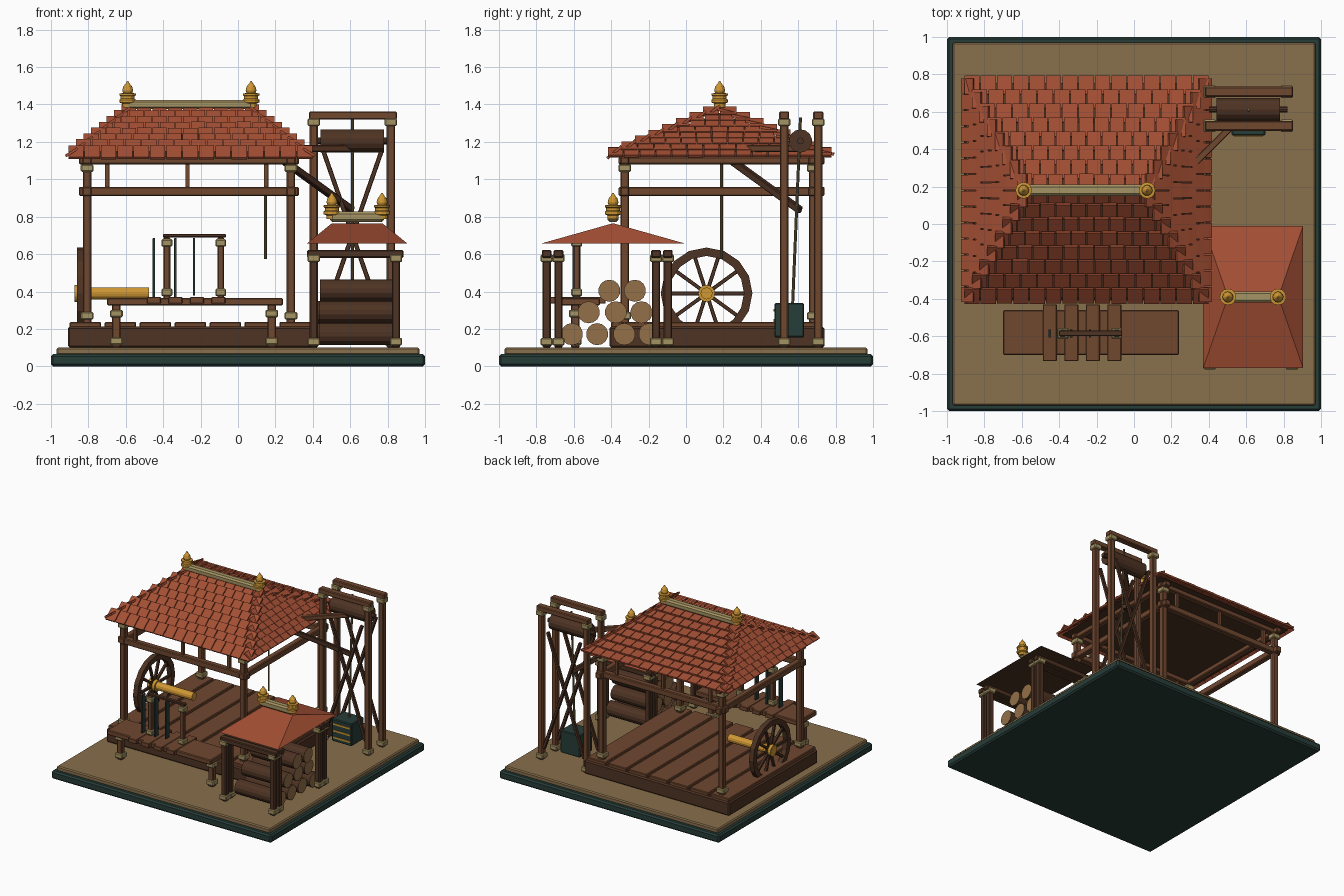
import bpy, bmesh, math, random
from mathutils import Matrix, Vector

random.seed(4)
cube = bpy.data.objects.get("Cube")
if cube:
    bpy.data.objects.remove(cube, do_unlink=True)


def material(name, *rgb):
    m = bpy.data.materials.new(name)
    col = [(c / 255 / 12.92) if c < 11 else ((c / 255 + 0.055) / 1.055) ** 2.4 for c in rgb] + [1]
    m.use_nodes = True
    m.diffuse_color = col
    m.node_tree.nodes["Principled BSDF"].inputs["Base Color"].default_value = col
    return m


GREEN = material("dark_green", 39, 61, 56)
SAND = material("sand", 137, 112, 76)
TIMBER = material("timber", 112, 71, 47)
DARK = material("dark_timber", 78, 51, 35)
RED = material("clay_tile", 164, 79, 52)
GOLD = material("gold", 208, 152, 52)
BRONZE = material("pale_bronze", 165, 147, 98)
WOOD = material("cut_wood", 146, 112, 72)
ROPE = material("rope", 118, 102, 68)


def finish(name, bm, mats, bevel=0):
    bmesh.ops.recalc_face_normals(bm, faces=bm.faces)
    me = bpy.data.meshes.new(name)
    bm.to_mesh(me)
    bm.free()
    for m in mats:
        me.materials.append(m)
    ob = bpy.data.objects.new(name, me)
    bpy.context.scene.collection.objects.link(ob)
    if bevel:
        mod = ob.modifiers.new("edge_bevel", "BEVEL")
        mod.width, mod.segments = bevel, 1
    return ob


def block(name, x, y, z, mat, bevel=0.006):
    """Box from three (low, high) ranges."""
    bm = bmesh.new()
    mid = Vector([(a + b) / 2 for a, b in (x, y, z)])
    size = Vector([b - a for a, b in (x, y, z)])
    bmesh.ops.create_cube(bm, size=1, matrix=Matrix.Translation(mid) @ Matrix.Diagonal(size).to_4x4())
    return finish(name, bm, [mat], bevel)


def between(a, b):
    a, b = Vector(a), Vector(b)
    turn = (b - a).to_track_quat("Z", "Y").to_matrix().to_4x4()
    return Matrix.Translation((a + b) / 2) @ turn, (b - a).length


def strut(name, a, b, w, mat):
    """Square bar between two points."""
    m, length = between(a, b)
    bm = bmesh.new()
    bmesh.ops.create_cube(bm, size=1, matrix=m @ Matrix.Diagonal((w, w, length, 1)))
    return finish(name, bm, [mat], w * 0.12)


def rod(name, a, b, r, mat, sides=12, cap=None):
    """Round bar between two points, with optional end colour."""
    m, length = between(a, b)
    bm = bmesh.new()
    bmesh.ops.create_cone(bm, cap_ends=True, segments=sides, radius1=r, radius2=r, depth=length, matrix=m)
    for f in bm.faces:
        f.material_index = int(bool(cap) and len(f.verts) > 4)
    return finish(name, bm, [mat, cap] if cap else [mat])


def lathe(name, profile, matrix, mat, sides, closed=False):
    bm = bmesh.new()
    rings = [[bm.verts.new(matrix @ Vector((r * math.cos(t), r * math.sin(t), z)))
              for t in (2 * math.pi * k / sides for k in range(sides))] for r, z in profile]
    pairs = list(zip(rings, rings[1:])) + ([(rings[-1], rings[0])] if closed else [])
    for p, q in pairs:
        for k in range(sides):
            n = (k + 1) % sides
            bm.faces.new((p[k], p[n], q[n], q[k]))
    if not closed:
        bm.faces.new(rings[0])
        bm.faces.new(rings[-1])
    return finish(name, bm, [mat])


def post(name, x, y, z0, z1, w, mat, foot, cap):
    """Post with a pale collar at the foot and near the top."""
    h, c = w / 2, w / 2 + 0.011
    block(name, (x - h, x + h), (y - h, y + h), (z0, z1), mat)
    for part, z in (("_foot", foot), ("_cap", cap)):
        block(name + part, (x - c, x + c), (y - c, y + c), (z, z + 0.04), BRONZE)


def hip(name, cx, cy, hx, hy, ridge, z0, z1, top):
    """Hipped roof solid with a dark flat underside."""
    bm = bmesh.new()
    e = [bm.verts.new((cx + sx * hx, cy + sy * hy, z0)) for sx, sy in ((-1, -1), (1, -1), (1, 1), (-1, 1))]
    l, r = [bm.verts.new((cx + s * ridge, cy, z1)) for s in (-1, 1)]
    bm.faces.new(e).material_index = 1
    for f in ((e[0], e[1], r, l), (e[1], e[2], r), (e[2], e[3], l, r), (e[3], e[0], l)):
        bm.faces.new(f)
    return finish(name, bm, [top, DARK])


def ridge_set(name, x0, x1, y, z, h):
    """Ridge beam with a turned finial on each end."""
    block(name + "_ridge", (x0 - 0.01, x1 + 0.01), (y - 0.03, y + 0.03), (z, z + h), BRONZE, 0.012)
    shape = [(.03, -.01), (.03, .01), (.044, .016), (.044, .03), (.037, .036), (.037, .05), (.044, .054),
             (.044, .064), (.024, .066), (.029, .08), (.024, .1), (.01, .118), (.004, .13)]
    for x in (x0, x1):
        lathe(name + "_finial", shape, Matrix.Translation((x, y, z + h - 0.03)), GOLD, 12)


# Ground
block("base_slab", (-1, 1), (-1, 1), (0, .065), GREEN, .012)
block("ground", (-.97, .97), (-.97, .97), (.06, .1), SAND, .008)

# Main platform with planks
block("platform", (-.91, .41), (-.41, .74), (.1, .212), DARK, .01)
for i in range(7):
    x = -.9 + i * .187
    block("floor_plank", (x, x + .168), (-.4, .73), (.205, .237), TIMBER, .005)

# Main frame
XS, YS = (-.807, .283), (-.328, .68)
for x in XS:
    for y in YS:
        post("main_post", x, y, .23, 1.11, .046, TIMBER, .25, 1.04)
    for z, w in ((.91, .05), (1.08, .04)):
        block("side_beam", (x - .024, x + .024), (-.36, .74), (z, z + w), TIMBER)
for y in YS:
    for z, w in ((.91, .05), (1.08, .04)):
        block("cross_beam", (-.85, .325), (y - .024, y + .024), (z, z + w), TIMBER)
    for x in (-.7, -.27, .15):
        block("stud", (x - .012, x + .012), (y - .012, y + .012), (.95, 1.09), TIMBER, .002)

# Main roof
CX, CY, HX, HY, RIDGE, Z0, Z1, ROWS = -.255, .18, .63, .575, .33, 1.12, 1.37, 8
hip("roof_core", CX, CY, HX, HY, RIDGE, Z0, Z1 - .015, DARK)
bm = bmesh.new()
for side, lean in enumerate((17, -5, -11, -5)):
    ends = side % 2
    run, offset = (.325, RIDGE) if ends else (.6, 0)
    eave, top = (.6, .02) if ends else (.655, RIDGE)
    slope = math.atan2(Z1 - Z0, run)
    length = run / ROWS / math.cos(slope) * 1.25 + (.012 if ends else 0)
    turn = Matrix.Translation((CX, CY, 0)) @ Matrix.Rotation(side * math.pi / 2, 4, "Z")
    for i in range(ROWS):
        t = (i + .5) / ROWS
        half = eave + (top - eave) * i / ROWS
        n = max(1, round(2 * half / .085))
        step = 2 * half / n
        for k in range(n):
            spot = Vector((-half + (k + .5) * step, -offset - run * (1 - t), Z0 + (Z1 - Z0) * t + .009))
            tilt = slope + math.radians(lean + random.uniform(-1.5, 1.5))
            bmesh.ops.create_cube(bm, size=1, matrix=turn @ Matrix.Translation(spot)
                                  @ Matrix.Rotation(tilt, 4, "X")
                                  @ Matrix.Diagonal((step - .006, length, .014, 1)))
finish("roof_tiles", bm, [RED])
ridge_set("main", -.59, .07, CY, 1.375, .05)
rod("hanging_rope", (.147, .19, 1.12), (.147, .19, .575), .007, ROPE, 8)

# Spoked wheel with axle
hub = Vector((-.84, .11, .39))
axis = Matrix.Translation(hub) @ Matrix.Rotation(math.pi / 2, 4, "Y")
lathe("wheel_rim", [(.2, -.02), (.245, -.02), (.245, .02), (.2, .02)], axis, DARK, 16, True)
for k in range(10):
    a = k * math.pi / 5
    d = Vector((0, math.cos(a), math.sin(a)))
    strut("wheel_spoke", hub + d * .03, hub + d * .21, .02, DARK)
for x in (-.862, -.818):
    rod("wheel_hub", (x - .012, .11, .39), (x + .012, .11, .39), .045, GOLD, 16)
rod("wheel_axle", (-.875, .11, .39), (-.475, .11, .39), .032, GOLD, 12)

# Workbench with blade frame
block("bench_top", (-.7, .24), (-.7, -.46), (.325, .366), TIMBER)
for x in (-.65, .18):
    post("bench_leg", x, -.592, .1, .33, .046, TIMBER, .115, .262)
for i in range(4):
    x = -.45 + i * .115
    block("bench_cleat", (x - .037, x + .037), (-.733, -.43), (.335, .37), TIMBER, .003)
for x in (-.38, -.092):
    post("frame_post", x, -.585, .36, .69, .036, TIMBER, .375, .64)
block("frame_bar", (-.4, -.065), (-.6, -.57), (.69, .708), DARK, .003)
for x, z0 in ((-.45, .37), (-.335, .37), (-.235, .38)):
    block("saw_blade", (x - .006, x + .006), (-.607, -.563), (z0, .685), GREEN, .001)

# Log shelter
for y in (-.745, -.682, -.16, -.097):
    for x in (.405, .845):
        post("shelter_post", x, y, .1, .6, .044, DARK, .112, .558)
    block("shelter_beam", (.37, .885), (y - .026, y + .026), (.58, .622), DARK)
hip("shelter_roof", .637, -.39, .267, .38, .135, .658, .765, RED)
ridge_set("shelter", .502, .77, -.39, .772, .055)

# Stacked logs
for z, ys in ((.172, (-.61, -.475, -.33, -.195)), (.289, (-.52, -.375, -.238)), (.404, (-.41, -.273))):
    for y in ys:
        dx = random.uniform(-.01, .01)
        rod("log", (.43 + dx, y, z), (.82 + dx, y, z), .059, DARK, 14, WOOD)

# Hoist tower
for y in (.525, .707):
    for x in (.405, .817):
        post("tower_post", x, y, .1, 1.34, .044, TIMBER, .112, 1.285)
    block("tower_beam", (.38, .85), (y - .027, y + .027), (1.32, 1.362), TIMBER)
    for s in (-1, 1):
        strut("tower_brace", (.612 + s * .175, y + s * .01, .2), (.612 - s * .155, y + s * .01, 1.15), .024, DARK)
rod("hoist_drum", (.44, .612, 1.205), (.78, .612, 1.205), .062, DARK, 14)
rod("drum_axle", (.4, .612, 1.205), (.82, .612, 1.205), .018, DARK, 10)
rod("hoist_rope", (.612, .612, 1.33), (.612, .57, .33), .008, ROPE, 8)
strut("hoist_arm", (.2, .2, 1.165), (.6, .6, 1.165), .036, TIMBER)
strut("hoist_strut", (.23, .23, 1.11), (.61, .61, .835), .036, DARK)

# Hanging crate
block("crate", (.522, .702), (.472, .632), (.155, .338), GREEN, .006)
for z in (.19, .245, .3):
    block("crate_band", (.535, .69), (.467, .474), (z - .007, z + .007), GOLD, 0)
